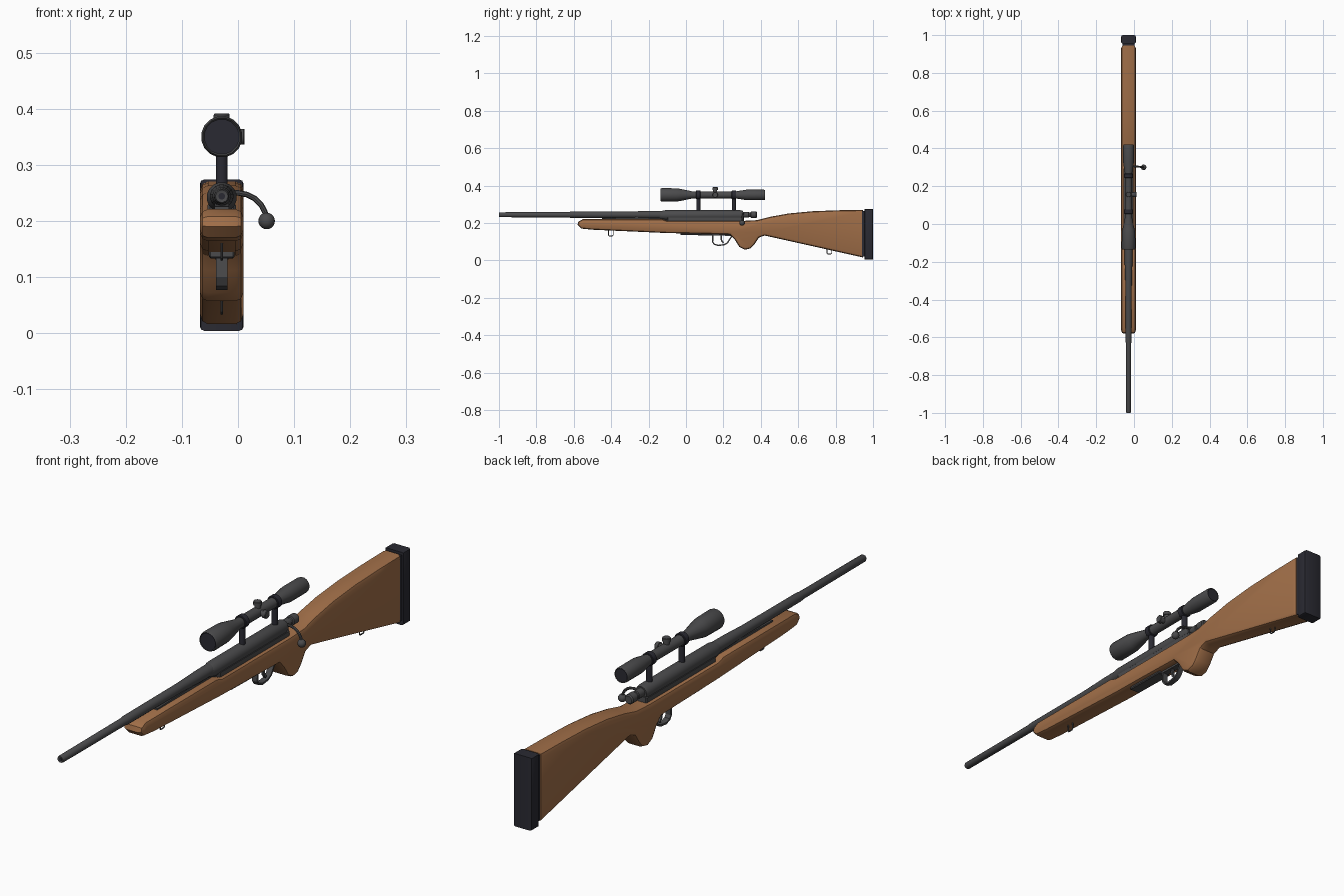
import bpy, bmesh, math
from mathutils import Vector, Matrix

if "Cube" in bpy.data.objects:
    bpy.data.objects.remove(bpy.data.objects["Cube"])

CX = -0.029            # centre plane of the body
BORE, SCOPE = 0.244, 0.35


def material(name, rgb):
    m = bpy.data.materials.new(name)
    m.diffuse_color = (*rgb, 1)
    m.use_nodes = True
    m.node_tree.nodes["Principled BSDF"].inputs["Base Color"].default_value = m.diffuse_color
    return m


WOOD = material("warm wood", (0.36, 0.16, 0.066))
STEEL = material("grey steel", (0.07, 0.07, 0.073))
BLACK = material("blue black", (0.023, 0.023, 0.032))


def finish(name, bm, mat):
    bmesh.ops.recalc_face_normals(bm, faces=bm.faces)
    me = bpy.data.meshes.new(name)
    bm.to_mesh(me)
    bm.free()
    me.materials.append(mat)
    ob = bpy.data.objects.new(name, me)
    bpy.context.collection.objects.link(ob)
    return ob


def slab(name, pts, width, mat, bevel=0.0, segments=2):
    """Extrude a (y, z) outline sideways about the centre plane, rounding its rims."""
    bm = bmesh.new()
    face = bm.faces.new([bm.verts.new((CX - width / 2, y, z)) for y, z in pts])
    ext = bmesh.ops.extrude_face_region(bm, geom=[face])["geom"]
    bmesh.ops.translate(bm, vec=(width, 0, 0), verts=[g for g in ext if isinstance(g, bmesh.types.BMVert)])
    bmesh.ops.recalc_face_normals(bm, faces=bm.faces)
    if bevel:
        rims = [e for e in bm.edges if abs(e.verts[0].co.x - e.verts[1].co.x) < 1e-5]
        bmesh.ops.bevel(bm, geom=rims, offset=bevel, segments=segments, profile=0.5,
                        affect='EDGES', clamp_overlap=False)
    return finish(name, bm, mat)


def lathe(name, prof, origin, mat, axis=(0, 1, 0), sides=16):
    """Spin (distance, radius) pairs about an axis through origin."""
    bm = bmesh.new()
    rot = Vector((0, 0, 1)).rotation_difference(Vector(axis)).to_matrix()
    rings = []
    for d, r in prof:
        ring = []
        for i in range(sides):
            a = math.tau * (i + 0.5) / sides
            ring.append(bm.verts.new(Vector(origin) + rot @ Vector((r * math.cos(a), r * math.sin(a), d))))
        rings.append(ring)
    for a, b in zip(rings, rings[1:]):
        for i in range(sides):
            j = (i + 1) % sides
            bm.faces.new((a[i], a[j], b[j], b[i]))
    bm.faces.new(rings[0])
    bm.faces.new(rings[-1])
    return finish(name, bm, mat)


def strap(name, path, thick, width, mat):
    """Flat band of constant thickness following a (y, z) path."""
    left, right = [], []
    for i, p in enumerate(path):
        a, b = Vector(path[max(i - 1, 0)]), Vector(path[min(i + 1, len(path) - 1)])
        t = (b - a).normalized()
        n = Vector((-t.y, t.x)) * thick / 2
        left.append(tuple(Vector(p) + n))
        right.append(tuple(Vector(p) - n))
    return slab(name, left + right[::-1], width, mat)


def tube(name, pts, radius, mat):
    cu = bpy.data.curves.new(name, 'CURVE')
    cu.dimensions = '3D'
    cu.bevel_depth, cu.bevel_resolution, cu.use_fill_caps = radius, 2, True
    sp = cu.splines.new('POLY')
    sp.points.add(len(pts) - 1)
    for q, p in zip(sp.points, pts):
        q.co = (*p, 1)
    tmp = bpy.data.objects.new(name + "_path", cu)
    bpy.context.collection.objects.link(tmp)
    bpy.context.view_layer.update()
    bm = bmesh.new()
    me = bpy.data.meshes.new_from_object(tmp.evaluated_get(bpy.context.evaluated_depsgraph_get()))
    me.materials.clear()
    bm.from_mesh(me)
    bpy.data.objects.remove(tmp)
    return finish(name, bm, mat)


# Wooden stock with grip and butt
slab("stock", [
    (-0.58, 0.19), (-0.575, 0.208), (-0.55, 0.221), (-0.13, 0.221), (-0.10, 0.211),
    (0.30, 0.211), (0.38, 0.215), (0.45, 0.233), (0.55, 0.251), (0.68, 0.263), (0.82, 0.268), (0.945, 0.27),
    (0.945, 0.016), (0.42, 0.133), (0.39, 0.122), (0.365, 0.085), (0.345, 0.064), (0.315, 0.057),
    (0.285, 0.072), (0.26, 0.112), (0.235, 0.138), (0.10, 0.142), (-0.10, 0.146), (-0.50, 0.164),
    (-0.56, 0.17)], 0.077, WOOD, 0.014)

# Recoil pad and its spacer
slab("recoil_pad", [(0.955, 0.004), (1.0, 0.004), (1.0, 0.274), (0.955, 0.274)], 0.078, BLACK, 0.008)
slab("pad_spacer", [(0.94, 0.022), (0.96, 0.022), (0.96, 0.264), (0.94, 0.264)], 0.064, BLACK)

# Barrel, receiver and bolt
lathe("barrel", [(-0.999, 0.008), (-1.0, 0.011), (-0.995, 0.0135), (-0.63, 0.0145), (-0.62, 0.0165),
                 (-0.30, 0.0175), (-0.20, 0.021), (-0.10, 0.022)], (CX, 0, BORE), STEEL)
lathe("muzzle_bore", [(-1.0, 0.006), (-0.99, 0.006)], (CX, 0, BORE), BLACK)
slab("barrel_bed", [(-0.45, 0.215), (-0.10, 0.205), (-0.10, 0.235), (-0.45, 0.226)], 0.026, STEEL)
lathe("receiver", [(-0.145, 0.02), (-0.11, 0.027), (0.29, 0.027), (0.305, 0.023)], (CX, 0, BORE - 0.002), STEEL)
slab("receiver_base", [(-0.10, 0.20), (0.31, 0.20), (0.31, 0.232), (-0.10, 0.232)], 0.05, STEEL, 0.004, 1)
lathe("bolt_body", [(0.29, 0.016), (0.335, 0.016), (0.337, 0.013), (0.345, 0.013), (0.347, 0.018),
                    (0.375, 0.018), (0.38, 0.014)], (CX, 0, BORE), STEEL)
tube("bolt_handle", [(CX, 0.305, 0.25), (0.0, 0.305, 0.25), (0.016, 0.304, 0.247), (0.03, 0.303, 0.24),
                     (0.041, 0.302, 0.229), (0.048, 0.301, 0.216), (0.051, 0.3, 0.203)], 0.005, STEEL)
bm = bmesh.new()
bmesh.ops.create_uvsphere(bm, u_segments=16, v_segments=10, radius=0.0148,
                          matrix=Matrix.Translation((0.051, 0.3, 0.2)))
finish("bolt_knob", bm, STEEL)

# Floor plate, trigger and guard
slab("floor_plate", [(-0.03, 0.136), (0.14, 0.133), (0.14, 0.15), (-0.03, 0.15)], 0.046, STEEL, 0.003, 1)
slab("guard_plate", [(0.13, 0.133), (0.25, 0.131), (0.25, 0.145), (0.13, 0.145)], 0.024, STEEL)
strap("trigger_guard", [(0.144, 0.14), (0.142, 0.1), (0.15, 0.087), (0.172, 0.08), (0.205, 0.084),
                        (0.222, 0.094), (0.235, 0.115), (0.25, 0.135)], 0.007, 0.021, STEEL)
strap("trigger", [(0.19, 0.142), (0.187, 0.122), (0.191, 0.105), (0.2, 0.093)], 0.008, 0.01, STEEL)

# Sling swivels under the forend and butt
for name, y, z in (("front_swivel", -0.402, 0.131), ("rear_swivel", 0.766, 0.035)):
    tube(name, [(CX, y + dy, z + dz) for dy, dz in
                ((-0.013, 0.032), (-0.013, 0.004), (-0.009, 0), (0.009, 0), (0.013, 0.004), (0.013, 0.032))],
         0.0025, STEEL)

# Telescopic sight
lathe("scope_body", [(-0.132, 0.031), (-0.136, 0.034), (-0.128, 0.037), (-0.05, 0.036), (-0.03, 0.033),
                     (0.035, 0.019), (0.265, 0.019), (0.325, 0.029), (0.415, 0.029), (0.422, 0.027),
                     (0.419, 0.024)], (CX, 0, SCOPE), STEEL)
lathe("front_lens", [(-0.135, 0.0315), (-0.13, 0.0315)], (CX, 0, SCOPE), BLACK)
lathe("rear_lens", [(0.415, 0.0245), (0.421, 0.0245)], (CX, 0, SCOPE), BLACK)
for name, axis in (("top_turret", (0, 0, 1)), ("side_turret", (1, 0, 0))):
    lathe(name, [(0.0, 0.011), (0.026, 0.011), (0.027, 0.0145), (0.039, 0.0145), (0.041, 0.013)],
          (CX, 0.156, SCOPE), STEEL, axis)

# Scope rings and posts
for name, y in (("front", 0.066), ("rear", 0.256)):
    lathe(name + "_ring", [(-0.012, 0.022), (-0.01, 0.024), (0.01, 0.024), (0.012, 0.022)],
          (CX, y, SCOPE), BLACK)
    lathe(name + "_post", [(0.255, 0.011), (0.335, 0.011)], (CX, y, 0), BLACK, (0, 0, 1), 12)

# Smooth shading with sharp edges kept
for ob in bpy.context.scene.objects:
    ob.select_set(True)
    bpy.context.view_layer.objects.active = ob
bpy.ops.object.shade_smooth_by_angle(angle=math.radians(32))
